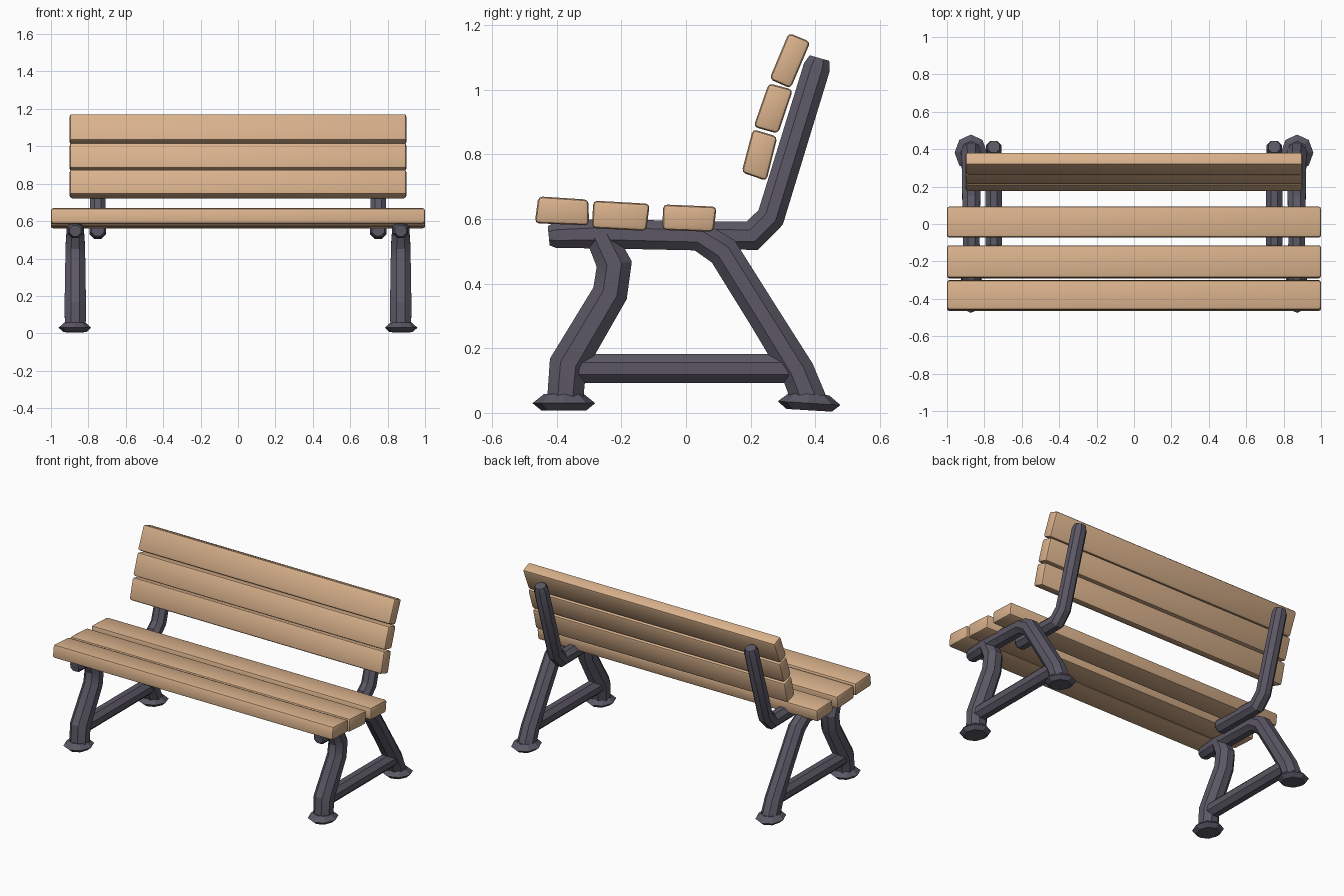
import bpy, bmesh, math
from mathutils import Vector

if "Cube" in bpy.data.objects:
    bpy.data.objects.remove(bpy.data.objects["Cube"], do_unlink=True)


def material(name, colour):
    m = bpy.data.materials.new(name)
    m.use_nodes = True
    m.diffuse_color = (*colour, 1)
    m.node_tree.nodes["Principled BSDF"].inputs["Base Color"].default_value = (*colour, 1)
    return m


WOOD = material("tan wood", (0.69, 0.44, 0.26))
IRON = material("dark iron", (0.105, 0.097, 0.13))


def finish(name, bm, mat, angle, mirror=False):
    bmesh.ops.recalc_face_normals(bm, faces=bm.faces)
    me = bpy.data.meshes.new(name)
    bm.to_mesh(me)
    bm.free()
    me.materials.append(mat)
    ob = bpy.data.objects.new(name, me)
    bpy.context.collection.objects.link(ob)
    if mirror:
        ob.modifiers.new("both sides", "MIRROR").use_mirror_merge = False
    bpy.ops.object.select_all(action="DESELECT")
    ob.select_set(True)
    bpy.context.view_layer.objects.active = ob
    bpy.ops.object.shade_smooth_by_angle(angle=math.radians(angle))
    return ob


def plank(name, half, profile):
    """Board along x with a four-cornered (y, z) section and worn edges."""
    bm = bmesh.new()
    ends = [[bm.verts.new((x, y, z)) for y, z in profile] for x in (-half, half)]
    for ring in ends:
        bm.faces.new(ring)
    n = len(profile)
    for i in range(n):
        j = (i + 1) % n
        bm.faces.new((ends[0][i], ends[0][j], ends[1][j], ends[1][i]))
    bmesh.ops.bevel(bm, geom=bm.edges[:], offset=0.013, segments=2,
                    profile=0.5, affect="EDGES")
    finish(name, bm, WOOD, 35)


def tube(name, x, path, sides=8):
    """Iron bar through (y, z, radius) points, mitred at each bend."""
    bm = bmesh.new()
    pts = [Vector((x, y, z)) for y, z, r in path]
    rings = []
    for i, p in enumerate(pts):
        before = (p - pts[max(i - 1, 0)]).normalized()
        after = (pts[min(i + 1, len(pts) - 1)] - p).normalized()
        t = (before + after).normalized()
        stretch = 1 / max(t.dot(after if after.length else before), 0.75)
        across = Vector((1, 0, 0))
        up = across.cross(t) * stretch
        r = path[i][2]
        ring = []
        for k in range(sides):
            a = math.tau * (k + 0.5) / sides
            ring.append(bm.verts.new(p + r * (across * math.cos(a) + up * math.sin(a))))
        rings.append(ring)
    for a, b in zip(rings, rings[1:]):
        for k in range(sides):
            j = (k + 1) % sides
            bm.faces.new((a[k], a[j], b[j], b[k]))
    bm.faces.new(rings[0])
    bm.faces.new(rings[-1])
    finish(name, bm, IRON, 25, mirror=True)


# Seat boards
plank("seat_front", 1.0, [(-.468, .587), (-.30, .58), (-.302, .66), (-.457, .67)])
plank("seat_middle", 1.0, [(-.291, .572), (-.123, .563), (-.112, .647), (-.287, .657)])
plank("seat_rear", 1.0, [(-.073, .566), (.085, .56), (.095, .638), (-.071, .645)])

# Backrest boards
plank("back_top", 0.9, [(.258, 1.033), (.324, 1.004), (.385, 1.148), (.318, 1.176)])
plank("back_middle", 0.9, [(.209, .885), (.285, .864), (.331, 1.0), (.256, 1.02)])
plank("back_bottom", 0.9, [(.172, .744), (.249, .718), (.283, .855), (.207, .878)])

# Front leg, bending up into the beam under the seat
tube("front_leg", 0.87, [(-.375, .03, .06), (-.365, .15, .062), (-.235, .37, .058),
                         (-.222, .46, .057), (-.265, .55, .05)])
# Beam running from the front stub back into the rear leg
tube("beam_and_rear_leg", 0.87, [(-.425, .548, .032), (-.405, .55, .043), (-.25, .555, .05),
                                 (.04, .547, .048), (.115, .50, .052), (.24, .30, .053),
                                 (.345, .13, .056), (.385, .03, .058)])
# Support behind the backrest
tube("back_support", 0.75, [(-.13, .552, .035), (-.11, .552, .047), (.205, .548, .047),
                            (.262, .605, .046), (.405, 1.07, .045), (.413, 1.098, .034)])
# Rail joining the legs
tube("stretcher", 0.87, [(-.34, .137, .049), (.34, .137, .049)])

# Flared feet
for label, y, lean in (("front", -.378, 0), ("rear", .381, -.06)):
    bm = bmesh.new()
    rings = []
    for r, z in ((.07, .008), (.097, .03), (.062, .058)):
        rings.append([bm.verts.new((.872 + .9 * r * math.cos(math.tau * k / 8),
                                    y + r * math.sin(math.tau * k / 8),
                                    z + lean * r * math.sin(math.tau * k / 8)))
                      for k in range(8)])
    for a, b in zip(rings, rings[1:]):
        for k in range(8):
            j = (k + 1) % 8
            bm.faces.new((a[k], a[j], b[j], b[k]))
    bm.faces.new(rings[0])
    bm.faces.new(rings[-1])
    finish(label + "_foot", bm, IRON, 20, mirror=True)
